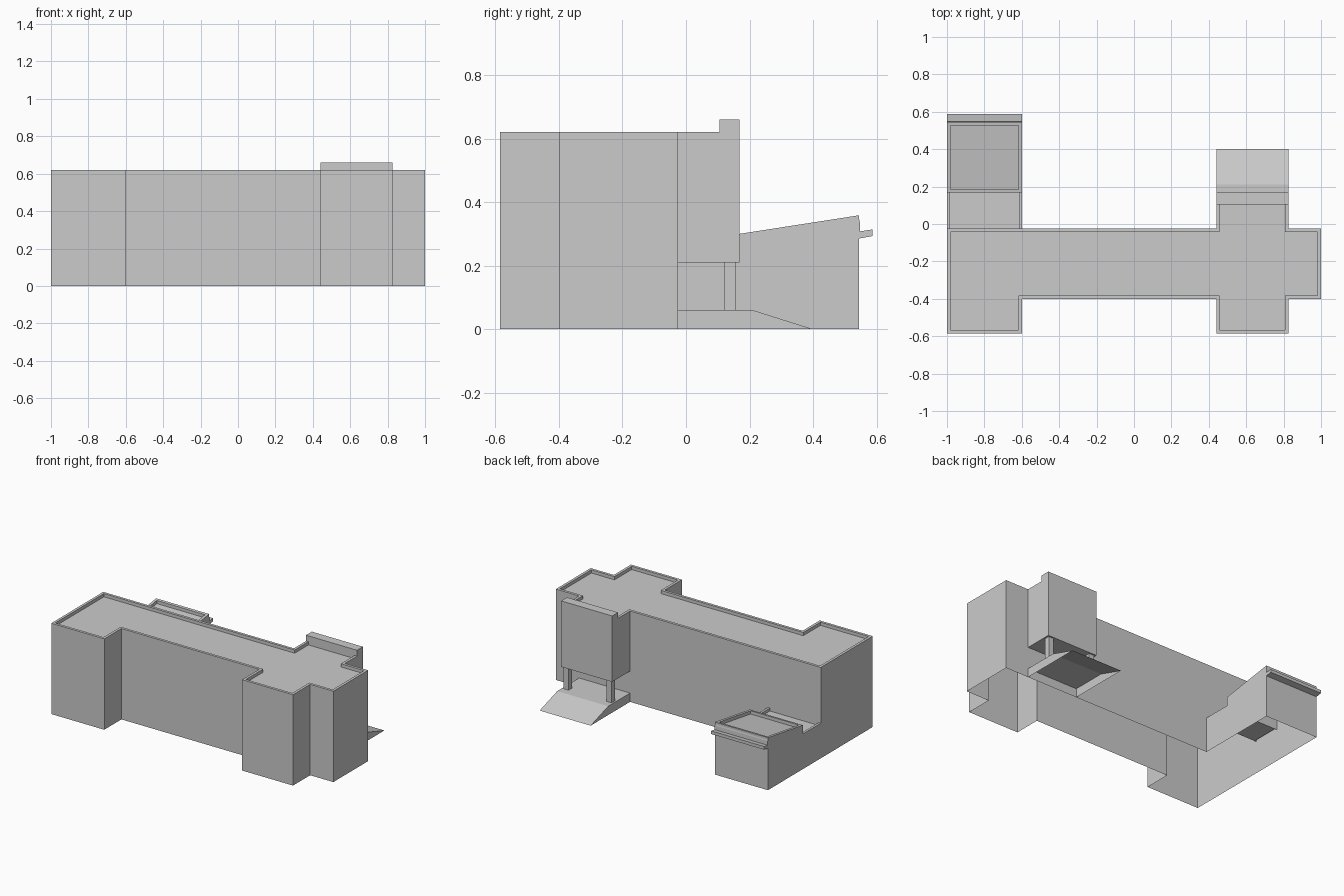
import bpy, bmesh

if "Cube" in bpy.data.objects:
    bpy.data.objects.remove(bpy.data.objects["Cube"])


def finish(name, bm):
    me = bpy.data.meshes.new(name)
    bm.to_mesh(me)
    bm.free()
    ob = bpy.data.objects.new(name, me)
    bpy.context.collection.objects.link(ob)
    return ob


def shell(name, outline, top, depth, rim, bottoms):
    """Walls around a counter-clockwise outline, with a sunken roof behind a parapet.
    bottoms gives the foot height per edge; None leaves that side open."""
    bm = bmesh.new()
    up = [bm.verts.new((x, y, top(y))) for x, y in outline]
    roof = bm.faces.new(up)
    n = len(up)
    for i, z in enumerate(bottoms):
        if z is None:
            continue
        a, b = up[i], up[(i + 1) % n]
        bm.faces.new((bm.verts.new((a.co.x, a.co.y, z)),
                      bm.verts.new((b.co.x, b.co.y, z)), b, a))
    bm.normal_update()
    bmesh.ops.inset_region(bm, faces=[roof], thickness=rim, use_even_offset=True)
    # Sink the roof and give the parapet an inner wall
    ext = bmesh.ops.extrude_face_region(bm, geom=[roof])["geom"]
    vs = [v for v in ext if isinstance(v, bmesh.types.BMVert)]
    if roof.is_valid:
        bmesh.ops.delete(bm, geom=[roof], context='FACES_ONLY')
    bmesh.ops.translate(bm, verts=vs, vec=(0, 0, -depth))
    return finish(name, bm)


def prism(name, profile, x0, x1, open_bottom=False):
    """Side (y, z) profile swept across x."""
    bm = bmesh.new()
    f = bm.faces.new([bm.verts.new((x0, y, z)) for y, z in profile])
    ext = bmesh.ops.extrude_face_region(bm, geom=[f])["geom"]
    bmesh.ops.translate(bm, vec=(x1 - x0, 0, 0),
                        verts=[v for v in ext if isinstance(v, bmesh.types.BMVert)])
    bmesh.ops.recalc_face_normals(bm, faces=bm.faces)
    if open_bottom:
        low = [g for g in bm.faces if all(v.co.z < 0.001 for v in g.verts)]
        bmesh.ops.delete(bm, geom=low, context='FACES')
    return finish(name, bm)


def box(name, x0, x1, y0, y1, z0, z1):
    return prism(name, [(y0, z0), (y1, z0), (y1, z1), (y0, z1)], x0, x1)


def quad(name, pts):
    bm = bmesh.new()
    bm.faces.new([bm.verts.new(p) for p in pts])
    return finish(name, bm)


L, R = 0.44, 0.825        # sides of the entrance block
B, T, U = -0.025, 0.168, 0.21   # rear wall, tower rear face, overhang height

# Main building, with the entrance tower overhanging at the rear
main = [(-1, -0.585), (-0.6, -0.585), (-0.6, -0.4), (L, -0.4), (L, -0.585),
        (R, -0.585), (R, -0.4), (1, -0.4), (1, B), (R, B),
        (R, T), (L, T), (L, B), (-0.6, B), (-1, B)]
shell("main_building", main, lambda y: 0.62, 0.022, 0.018,
      [0] * 9 + [U, U, U, 0, 0.22, 0])
quad("tower_underside", [(L, B, U), (L, T, U), (R, T, U), (R, B, U)])
quad("entrance_wall", [(R, B, 0), (L, B, 0), (L, B, U), (R, B, U)])
box("tower_cap", L, R, 0.105, T, 0.598, 0.66)

# Entrance ramp and columns
prism("entrance_ramp", [(B, 0), (0.4, 0), (0.21, 0.06), (B, 0.06)], L, R, True)
for side, x in (("left", L + 0.012), ("right", R - 0.05)):
    box(side + "_column", x, x + 0.038, 0.12, 0.158, 0.06, U)

# Low link and sloped-roof hall behind the left wing
link = [(-1, B), (-0.6, B), (-0.6, T), (-1, T)]
shell("low_link", link, lambda y: 0.24, 0.02, 0.016, [None, 0, None, 0])
hall = [(-1, T), (-0.6, T), (-0.6, 0.545), (-1, 0.545)]
shell("sloped_hall", hall, lambda y: 0.30 + 0.155 * (y - T), 0.022, 0.018,
      [0.22, 0, 0, 0])

# Rear canopy ledge
prism("rear_ledge", [(0.543, 0.285), (0.587, 0.293), (0.587, 0.314), (0.548, 0.308),
                     (0.547, 0.335), (0.543, 0.355)], -1, -0.6)
